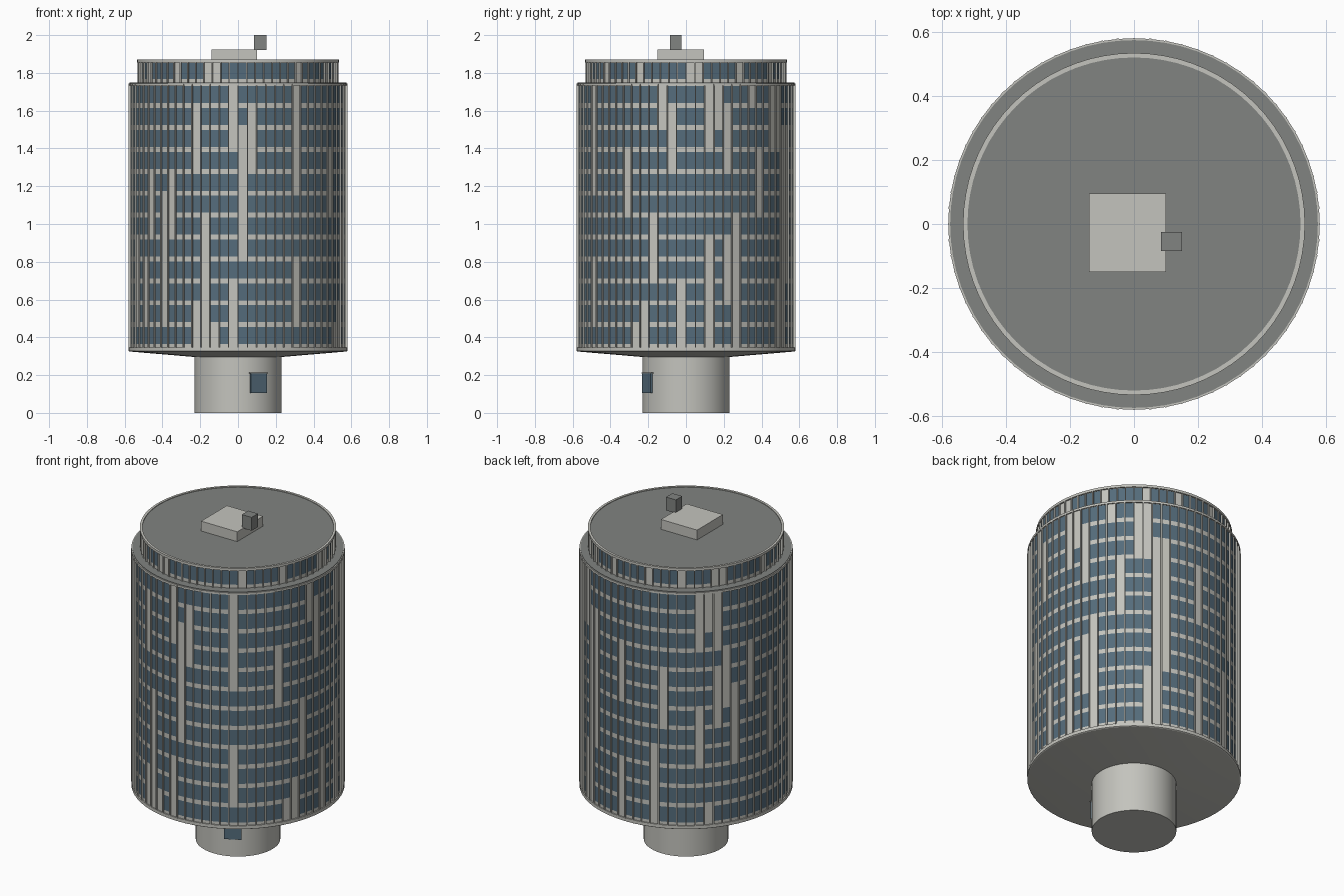
import bpy, bmesh, math, random
from mathutils import Matrix

if "Cube" in bpy.data.objects:
    bpy.data.objects.remove(bpy.data.objects["Cube"], do_unlink=True)

random.seed(4)
N = 72                      # facade bays around the tower
STEP = 2 * math.pi / N


def material(name, rgb):
    m = bpy.data.materials.new(name)
    m.use_nodes = True
    m.diffuse_color = (*rgb, 1)
    m.node_tree.nodes["Principled BSDF"].inputs["Base Color"].default_value = (*rgb, 1)
    return m


concrete = material("pale concrete", (0.55, 0.55, 0.51))
glass = material("blue glass", (0.09, 0.15, 0.20))
roofing = material("roof grey", (0.22, 0.23, 0.22))


def finish(name, bm, mats, smooth=False):
    bmesh.ops.recalc_face_normals(bm, faces=bm.faces)
    me = bpy.data.meshes.new(name)
    bm.to_mesh(me)
    bm.free()
    for m in mats:
        me.materials.append(m)
    ob = bpy.data.objects.new(name, me)
    bpy.context.collection.objects.link(ob)
    if smooth:
        bpy.ops.object.select_all(action="DESELECT")
        ob.select_set(True)
        bpy.context.view_layer.objects.active = ob
        bpy.ops.object.shade_smooth_by_angle(angle=math.radians(25))
    return ob


def point(r, bay, z):
    # bay zero starts at the middle of the front and counts toward +x
    a = bay * STEP
    return (r * math.sin(a), -r * math.cos(a), z)


def lathe(name, profile, mat):
    # closed solid from a profile that starts and ends on the axis
    bm = bmesh.new()
    rings = [[bm.verts.new(point(r, k, z)) for k in range(N)] for r, z in profile]
    for low, high in zip(rings, rings[1:]):
        for k in range(N):
            j = (k + 1) % N
            bm.faces.new((low[k], low[j], high[j], high[k]))
    bm.faces.new(rings[0])
    bm.faces.new(rings[-1])
    return finish(name, bm, [mat], True)


def facade(name, r, levels, is_glass):
    # faceted wall; every second row is a window row
    bm = bmesh.new()
    rings = [[bm.verts.new(point(r, k, z)) for k in range(N)] for z in levels]
    for row in range(len(levels) - 1):
        for k in range(N):
            j = (k + 1) % N
            f = bm.faces.new((rings[row][k], rings[row][j], rings[row + 1][j], rings[row + 1][k]))
            if row % 2 and is_glass(k, row // 2):
                f.material_index = 1
    return finish(name, bm, [concrete, glass])


def add_box(bm, size, centre, turn=0.0):
    mat = Matrix.Rotation(turn, 4, "Z") @ Matrix.Translation(centre) @ Matrix.Diagonal((*size, 1))
    bmesh.ops.create_cube(bm, size=1, matrix=mat)


def box(name, size, centre, mat, turn=0.0):
    bm = bmesh.new()
    add_box(bm, size, centre, turn)
    return finish(name, bm, [mat])


def fins(name, r, depth, width, z0, z1):
    bm = bmesh.new()
    for k in range(N):
        add_box(bm, (width, depth, z1 - z0), (0, -r, (z0 + z1) / 2), k * STEP)
    return finish(name, bm, [concrete])


# Stem and flared underside of the tower
lathe("stem", [(0.23, 0), (0.23, 0.31)], concrete)
lathe("base_slab", [(0.22, 0.295), (0.575, 0.325), (0.58, 0.328), (0.58, 0.347), (0.56, 0.347)], concrete)

# Blank strips: bay -> (first floor, last floor) runs
blank = {
    -12: [(1, 3)], -11: [(5, 7)], -9: [(1, 6)], -8: [(5, 7)], -5: [(8, 10), (0, 1)],
    -4: [(0, 5)], -3: [(0, 0)], -1: [(9, 11), (0, 2)], 0: [(4, 9)], 1: [(8, 10)],
    6: [(7, 11), (1, 3)], 11: [(6, 8)], 12: [(0, 0)], 13: [(0, 1)], 14: [(3, 5)],
    15: [(10, 11)], 16: [(8, 10)], 17: [(0, 2)], 20: [(9, 11), (0, 4)], 21: [(10, 11)],
    22: [(8, 10), (2, 4)], 23: [(0, 5)], 25: [(11, 11)], 26: [(6, 8)],
    28: [(9, 11)], 29: [(9, 11), (0, 2)], 30: [(0, 9)], 31: [(3, 9)],
    35: [(6, 8), (0, 2)], 39: [(0, 3)], 40: [(5, 7)], 44: [(9, 11), (3, 5)],
    45: [(10, 11), (0, 0)], 46: [(9, 11), (5, 7)], 47: [(6, 8)], 48: [(3, 6)], 50: [(6, 8)],
}
for bay in (53, 55, 58):
    start = random.randint(0, 8)
    blank[bay] = [(start, start + 3)]
blank = {k % N: runs for k, runs in blank.items()}


def tower_glass(k, floor):
    return not any(a <= floor <= b for a, b in blank.get(k, []))


# Main facade with twelve floors
FLOOR = 0.116
levels = []
for i in range(12):
    levels += [0.338 + FLOOR * i, 0.364 + FLOOR * i]
levels += [1.73, 1.742]
facade("tower_wall", 0.573, levels, tower_glass)
fins("tower_fins", 0.575, 0.012, 0.007, 0.345, 1.742)
lathe("terrace_rim", [(0.56, 1.732), (0.58, 1.732), (0.58, 1.745), (0.56, 1.745)], concrete)
lathe("terrace", [(0.574, 1.738), (0.574, 1.748)], roofing)

# Set-back top storey
solid = {k % N for k in (-4, -3, 7, 12, 18, 19, 24, 29, 33, 38, 42, 46, 47, 53, 59, 64)}
facade("top_storey_wall", 0.525, [1.745, 1.768, 1.853, 1.868], lambda k, floor: k not in solid)
fins("top_storey_fins", 0.527, 0.012, 0.007, 1.748, 1.866)
lathe("parapet", [(0.515, 1.855), (0.534, 1.855), (0.534, 1.87), (0.52, 1.87), (0.52, 1.86)], concrete)
lathe("roof", [(0.521, 1.85), (0.521, 1.866)], roofing)

# Rooftop plant room and chimney
box("plant_room", (0.24, 0.245, 0.065), (-0.02, -0.0275, 1.8925), concrete)
box("chimney", (0.065, 0.06, 0.08), (0.1175, -0.055, 1.96), roofing)

# Entrance on the stem
turn = math.radians(28)
box("door", (0.096, 0.03, 0.105), (0, -0.222, 0.1575), glass, turn)
box("door_header", (0.108, 0.03, 0.006), (0, -0.224, 0.211), roofing, turn)
